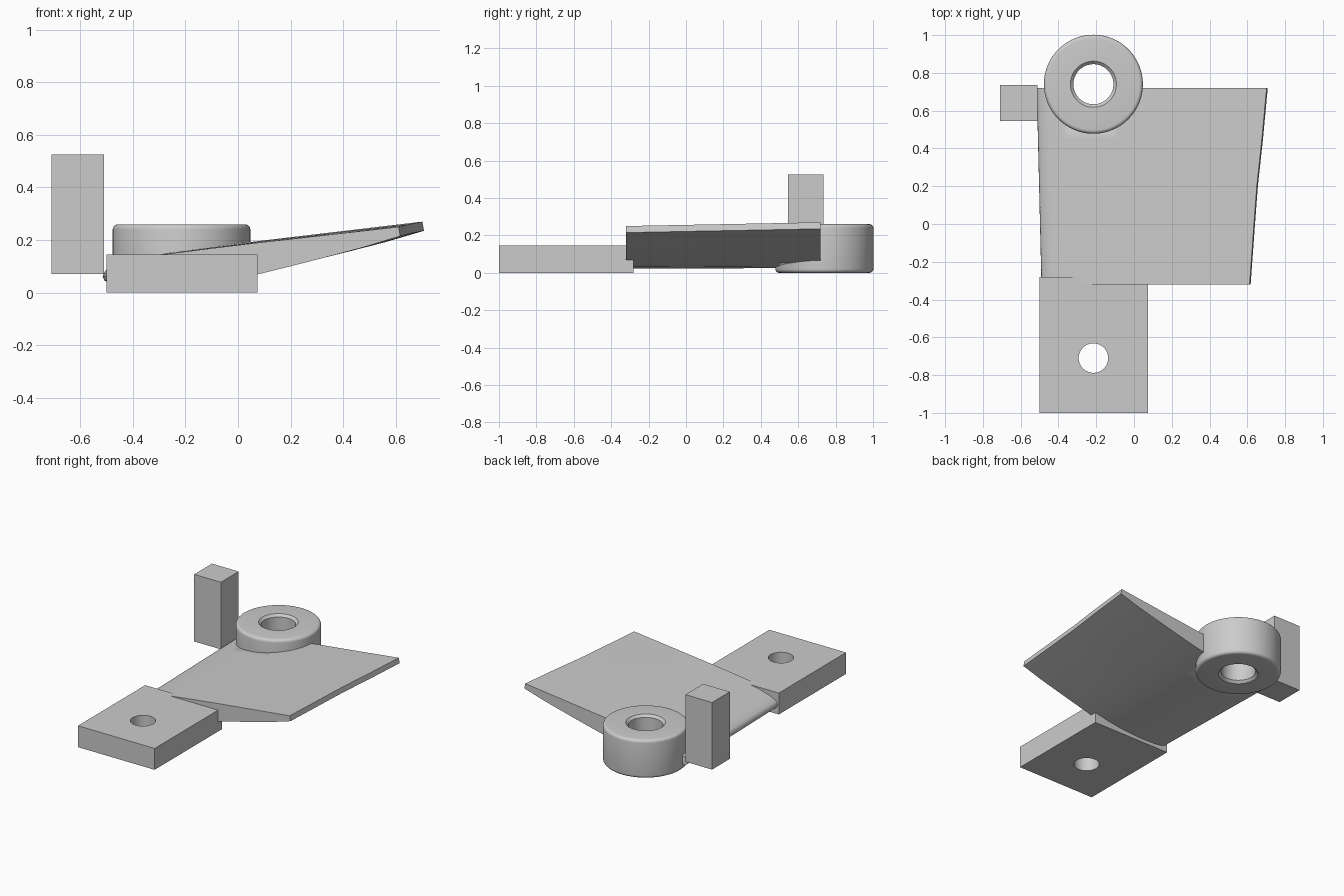
import bpy, bmesh, math

cube = bpy.data.objects.get("Cube")
if cube:
    bpy.data.objects.remove(cube, do_unlink=True)

GREY = (0.6, 0.6, 0.6, 1.0)
mat = bpy.data.materials.new("plain grey")
mat.use_nodes = True
mat.diffuse_color = GREY
mat.node_tree.nodes["Principled BSDF"].inputs["Base Color"].default_value = GREY


def finish(name, bm, smooth=None):
    """Turn a bmesh into a named object, optionally smooth shaded."""
    bmesh.ops.recalc_face_normals(bm, faces=bm.faces)
    mesh = bpy.data.meshes.new(name)
    bm.to_mesh(mesh)
    bm.free()
    mesh.materials.append(mat)
    obj = bpy.data.objects.new(name, mesh)
    bpy.context.collection.objects.link(obj)
    if smooth:
        bpy.ops.object.select_all(action='DESELECT')
        bpy.context.view_layer.objects.active = obj
        obj.select_set(True)
        bpy.ops.object.shade_smooth_by_angle(angle=math.radians(smooth))
    return obj


def box(name, low, high):
    bm = bmesh.new()
    bmesh.ops.create_cube(bm, size=1)
    for v in bm.verts:
        v.co = [(a + b) / 2 + c * (b - a) for a, b, c in zip(low, high, v.co)]
    return finish(name, bm)


def lathe(name, profile, centre, steps=96, smooth=40):
    """Revolve a closed (radius, z) profile about a vertical axis."""
    bm = bmesh.new()
    rings = []
    for i in range(steps):
        a = math.tau * i / steps
        rings.append([bm.verts.new((centre[0] + r * math.cos(a),
                                    centre[1] + r * math.sin(a), z)) for r, z in profile])
    n = len(profile)
    for i in range(steps):
        p, q = rings[i], rings[(i + 1) % steps]
        for j in range(n):
            k = (j + 1) % n
            bm.faces.new((p[j], q[j], q[k], p[k]))
    return finish(name, bm, smooth)


def drill(target, centre, radius):
    """Cut a round vertical hole with a hidden cutter."""
    bm = bmesh.new()
    bmesh.ops.create_cone(bm, cap_ends=True, segments=64, radius1=radius,
                          radius2=radius, depth=2)
    bmesh.ops.translate(bm, verts=bm.verts, vec=(*centre, 0))
    cutter = finish(target.name + "_hole_cutter", bm, 40)
    cutter.hide_render = True
    cutter.hide_viewport = True
    cutter.display_type = 'WIRE'
    mod = target.modifiers.new("hole", 'BOOLEAN')
    mod.operation = 'DIFFERENCE'
    mod.solver = 'EXACT'
    mod.object = cutter


# Mounting plate with its bolt hole
plate = box("mounting_plate", (-0.5, -1, 0), (0.075, -0.28, 0.145))
drill(plate, (-0.215, -0.71), 0.078)

# Upright post beside the blade
box("upright_post", (-0.71, 0.545, 0.07), (-0.51, 0.735, 0.525))

# Ring boss: rounded outer rims, chamfered bore
HUB = (-0.215, 0.74)
R, H, ROUND, BORE, CHAMFER = 0.262, 0.26, 0.02, 0.106, 0.016


def rim(z, start):
    return [(R - ROUND + ROUND * math.cos(a), z + ROUND * math.sin(a))
            for a in (math.radians(start + 18 * i) for i in range(6))]


profile = rim(ROUND, -90) + rim(H - ROUND, 0)
profile += [(BORE + CHAMFER, H), (BORE, H - CHAMFER), (BORE, CHAMFER), (BORE + CHAMFER, 0)]
lathe("ring_boss", profile, HUB)

# Curved blade: (chord fraction, height) section lofted along y
upper = [(0, 0.06), (0.003, 0.075), (0.012, 0.088), (0.05, 0.108), (0.12, 0.131),
         (0.2, 0.147), (0.35, 0.168), (0.5, 0.188), (0.75, 0.219), (1, 0.25)]
lower = [(1.005, 0.215), (0.88, 0.173), (0.75, 0.135), (0.63, 0.101), (0.52, 0.071),
         (0.42, 0.048), (0.32, 0.031), (0.2, 0.022), (0.08, 0.025), (0.025, 0.034),
         (0.005, 0.046)]
stations = [(-0.32, 0.612), (0, 0.635), (0.2, 0.65), (0.45, 0.677), (0.72, 0.702)]
bm = bmesh.new()
loops = []
for y, tail in stations:
    t = (y + 0.32) / 1.04
    nose = -0.49 - 0.025 * t
    loops.append([bm.verts.new((nose + s * (tail - nose), y, z + 0.02 * t * s))
                  for s, z in upper + lower])
for p, q in zip(loops, loops[1:]):
    for j in range(len(p)):
        k = (j + 1) % len(p)
        bm.faces.new((p[j], p[k], q[k], q[j]))
bm.faces.new(loops[0])
bm.faces.new(loops[-1])
blade = finish("curved_blade", bm, 40)
drill(blade, HUB, 0.17)
